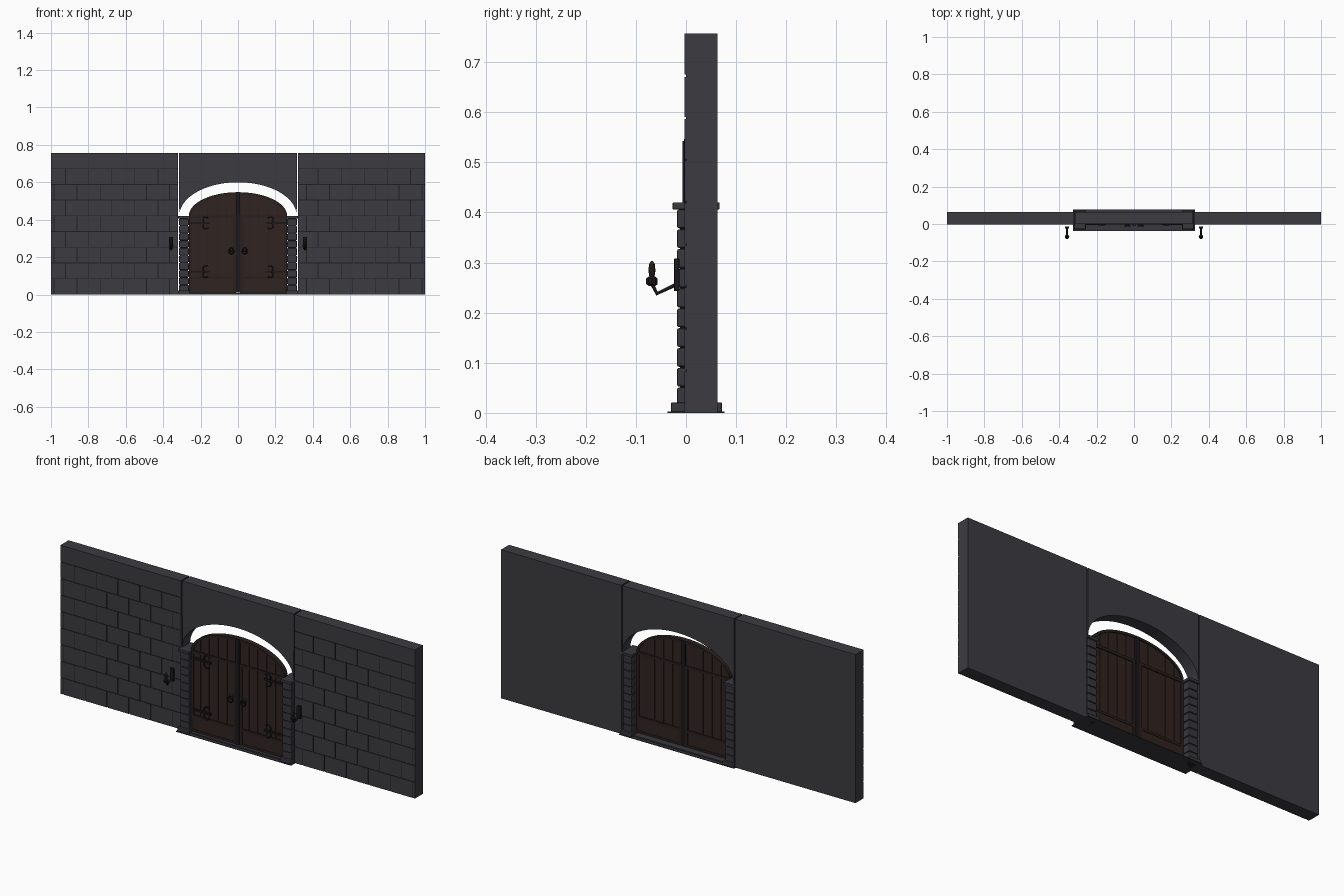
import bpy, bmesh, math
from mathutils import Matrix, Vector

if "Cube" in bpy.data.objects:
    bpy.data.objects.remove(bpy.data.objects["Cube"])


def material(name, r, g, b):
    m = bpy.data.materials.new(name)
    m.diffuse_color = (r, g, b, 1)
    m.use_nodes = True
    m.node_tree.nodes["Principled BSDF"].inputs["Base Color"].default_value = m.diffuse_color
    return m


STONE = material("dark_stone", 0.045, 0.044, 0.053)
TRIM = material("trim_stone", 0.038, 0.038, 0.047)
MORTAR = material("mortar", 0.013, 0.013, 0.015)
WOOD = material("dark_wood", 0.030, 0.017, 0.015)
RAIL = material("rail_wood", 0.022, 0.014, 0.013)
IRON = material("black_iron", 0.011, 0.009, 0.009)


def finish(bm, name, mat, smooth=False):
    bmesh.ops.recalc_face_normals(bm, faces=bm.faces)
    me = bpy.data.meshes.new(name)
    bm.to_mesh(me)
    bm.free()
    me.materials.append(mat)
    ob = bpy.data.objects.new(name, me)
    bpy.context.collection.objects.link(ob)
    if smooth:
        for p in me.polygons:
            p.use_smooth = True
    return ob


def add_box(bm, x0, x1, y0, y1, z0, z1):
    c = Vector(((x0 + x1) / 2, (y0 + y1) / 2, (z0 + z1) / 2))
    s = Matrix.Diagonal((abs(x1 - x0), y1 - y0, z1 - z0, 1))
    bmesh.ops.create_cube(bm, size=1, matrix=Matrix.Translation(c) @ s)


def boxes(name, mat, items, bevel=0):
    bm = bmesh.new()
    for b in items:
        add_box(bm, *b)
    if bevel:
        bmesh.ops.bevel(bm, geom=bm.edges[:], offset=bevel, segments=2,
                        affect='EDGES', profile=0.5)
    return finish(bm, name, mat)


def prism(name, mat, pts, y0, y1):
    """Extrude an x-z outline along y."""
    bm = bmesh.new()
    f = bm.faces.new([bm.verts.new((x, y0, z)) for x, z in pts])
    r = bmesh.ops.extrude_face_region(bm, geom=[f])
    verts = [v for v in r["geom"] if isinstance(v, bmesh.types.BMVert)]
    bmesh.ops.translate(bm, verts=verts, vec=(0, y1 - y0, 0))
    return finish(bm, name, mat)


def lathe(name, mat, x, y, profile, n=10):
    """Revolve (radius, z) pairs about a vertical axis."""
    bm = bmesh.new()
    rings = [[bm.verts.new((x + r * math.cos(2 * math.pi * i / n),
                            y + r * math.sin(2 * math.pi * i / n), z))
              for i in range(n)] for r, z in profile]
    for a, b in zip(rings, rings[1:]):
        for i in range(n):
            j = (i + 1) % n
            bm.faces.new((a[i], a[j], b[j], b[i]))
    bm.faces.new(rings[0])
    bm.faces.new(rings[-1])
    return finish(bm, name, mat)


def rod(name, mat, pts, radius, cyclic=False):
    cu = bpy.data.curves.new(name, 'CURVE')
    cu.dimensions = '3D'
    cu.bevel_depth = radius
    cu.bevel_resolution = 1
    cu.use_fill_caps = True
    sp = cu.splines.new('POLY')
    sp.points.add(len(pts) - 1)
    for p, c in zip(sp.points, pts):
        p.co = (*c, 1)
    sp.use_cyclic_u = cyclic
    cu.materials.append(mat)
    ob = bpy.data.objects.new(name, cu)
    bpy.context.collection.objects.link(ob)
    return ob


H, SPRING = 0.757, 0.42


def ellipse(rx, rz, a):
    return rx * math.cos(a), SPRING + rz * math.sin(a)


def door_top(x, rx=0.262, rz=0.125):
    return SPRING + rz * math.sqrt(max(0, 1 - (x / rx) ** 2))


# Lintel wall with the arched opening
arc = [ellipse(0.314, 0.18, math.pi * i / 40) for i in range(41)]
prism("arch_wall", STONE, arc + [(-0.315, H), (0.315, H)], 0, 0.063)

# Threshold slab
boxes("threshold", TRIM, [(-0.325, 0.325, -0.037, 0.077, 0, 0.003),
                          (-0.32, 0.32, -0.02, 0.06, 0.002, 0.009)])

# Astragal over the gap between the leaves
boxes("door_centre_strip", IRON, [(-0.011, 0.011, -0.007, 0.025, 0.01, 0.543)])

for s, side in ((-1, "left"), (1, "right")):
    def span(a, b):
        return (min(s * a, s * b), max(s * a, s * b))

    # Side wall: slab, mortar face, raised bricks in running bond
    boxes(side + "_wall", STONE, [(*span(0.321, 1), 0.0015, 0.063, 0, H)])
    boxes(side + "_mortar", MORTAR, [(*span(0.3215, 0.9995), 0, 0.003, 0.001, H - 0.001)])
    rows, w, g = 9, 0.1235, 0.002
    rh = H / rows
    bricks = []
    for r in range(rows):
        joints = [0.321, 1.0]
        if r < rows - 1:
            start = 0.428 if r % 2 else 0.3663
            joints += [start + w * k for k in range(6) if start + w * k < 0.985]
        joints.sort()
        for a, b in zip(joints, joints[1:]):
            lo = a if a == 0.321 else a + g
            hi = b if b == 1.0 else b - g
            bricks.append((*span(lo, hi), -0.0025, 0.002,
                           r * rh + (g if r else 0), (r + 1) * rh - (g if r < rows - 1 else 0)))
    boxes(side + "_bricks", STONE, bricks)

    # Pillar: core, rounded blocks, base and capital
    boxes(side + "_pillar_core", MORTAR, [(*span(0.268, 0.310), -0.012, 0.055, 0, 0.41)])
    n, z0 = 10, 0.012
    ph = (0.407 - z0) / n
    boxes(side + "_pillar_blocks", TRIM,
          [(*span(0.263, 0.315), -0.018, 0.061, z0 + i * ph + 0.001, z0 + (i + 1) * ph - 0.001)
           for i in range(n)], 0.004)
    boxes(side + "_pillar_base", TRIM, [(*span(0.256, 0.321), -0.03, 0.072, 0.001, 0.021)], 0.003)
    boxes(side + "_pillar_capital", TRIM, [(*span(0.258, 0.320), -0.027, 0.067, 0.406, 0.42)], 0.002)

    # Door leaf: backing and arched planks
    leaf = [(s * (0.004 + 0.258 * i / 24), door_top(0.004 + 0.258 * i / 24)) for i in range(25)]
    prism(side + "_door_backing", RAIL, [(s * 0.262, 0.01), (s * 0.004, 0.01)] + leaf, 0.005, 0.016)
    for k in range(5):
        a = 0.012 + 0.05 * k + 0.0015
        b = 0.012 + 0.05 * (k + 1) - 0.0015
        top = [(s * (a + (b - a) * i / 6), door_top(a + (b - a) * i / 6) - 0.002) for i in range(7)]
        prism(f"{side}_door_plank_{k + 1}", WOOD, [(s * b, 0.012), (s * a, 0.012)] + top, 0.001, 0.019)

    # Rails and stiles on both faces
    boxes(side + "_door_rails", RAIL,
          [(*span(0.01, 0.262), -0.004, 0.024, 0.408, 0.422),
           (*span(0.01, 0.262), -0.004, 0.024, 0.083, 0.095),
           (*span(0.01, 0.262), -0.004, 0.024, 0.009, 0.020),
           (*span(0.249, 0.263), -0.004, 0.024, 0.009, 0.42),
           (*span(0.011, 0.026), -0.004, 0.024, 0.009, 0.42)])
    boxes(side + "_door_kick_board", WOOD, [(*span(0.02, 0.255), -0.002, 0.022, 0.015, 0.09)])

    # Curved trim along the arched top
    angs = [math.pi / 2 * i / 20 for i in range(21)]
    outer = [ellipse(0.263, 0.127, a) for a in angs]
    inner = [ellipse(0.250, 0.114, a) for a in reversed(angs)]
    prism(side + "_door_arch_trim", RAIL, [(s * x, z) for x, z in outer + inner], -0.004, 0.024)

    # Strap hinges with curled ends
    for zc, label in ((0.383, "upper"), (0.122, "lower")):
        boxes(f"{side}_{label}_hinge_strap", IRON,
              [(*span(0.150, 0.258), -0.006, 0.001, zc - 0.005, zc + 0.005)])
        for d in (-1, 1):
            pts = [(s * (0.172 + 0.016 * math.cos(t)), -0.004, zc + d * (0.016 + 0.016 * math.sin(t)))
                   for t in [-math.pi / 2 + math.pi * 1.3 * i / 10 for i in range(11)]]
            rod(f"{side}_{label}_hinge_curl_{'top' if d > 0 else 'bottom'}", IRON, pts, 0.003)

    # Ring handle on a round plate
    bm = bmesh.new()
    bmesh.ops.create_cone(bm, cap_ends=True, segments=12, radius1=0.013, radius2=0.009, depth=0.012,
                          matrix=Matrix.Translation((s * 0.036, -0.004, 0.240)) @ Matrix.Rotation(math.pi / 2, 4, 'X'))
    finish(bm, side + "_handle_plate", IRON)
    rod(side + "_handle_ring", IRON,
        [(s * 0.036 + 0.014 * math.cos(math.tau * i / 14), -0.011, 0.231 + 0.014 * math.sin(math.tau * i / 14))
         for i in range(14)], 0.003, True)

    # Wall torch: plate, bent arm, cup and flame-shaped head
    tx = s * 0.358
    boxes(side + "_torch_plate", IRON, [(tx - 0.011, tx + 0.011, -0.024, -0.013, 0.243, 0.308)], 0.002)
    rod(side + "_torch_arm", IRON, [(tx, -0.02, 0.256), (tx, -0.058, 0.238), (tx, -0.068, 0.258)], 0.0045)
    lathe(side + "_torch_cup", IRON, tx, -0.068,
          [(0.006, 0.253), (0.012, 0.257), (0.012, 0.268), (0.007, 0.272)])
    lathe(side + "_torch_head", WOOD, tx, -0.068,
          [(0.005, 0.270), (0.0075, 0.284), (0.006, 0.297), (0.002, 0.303)])
